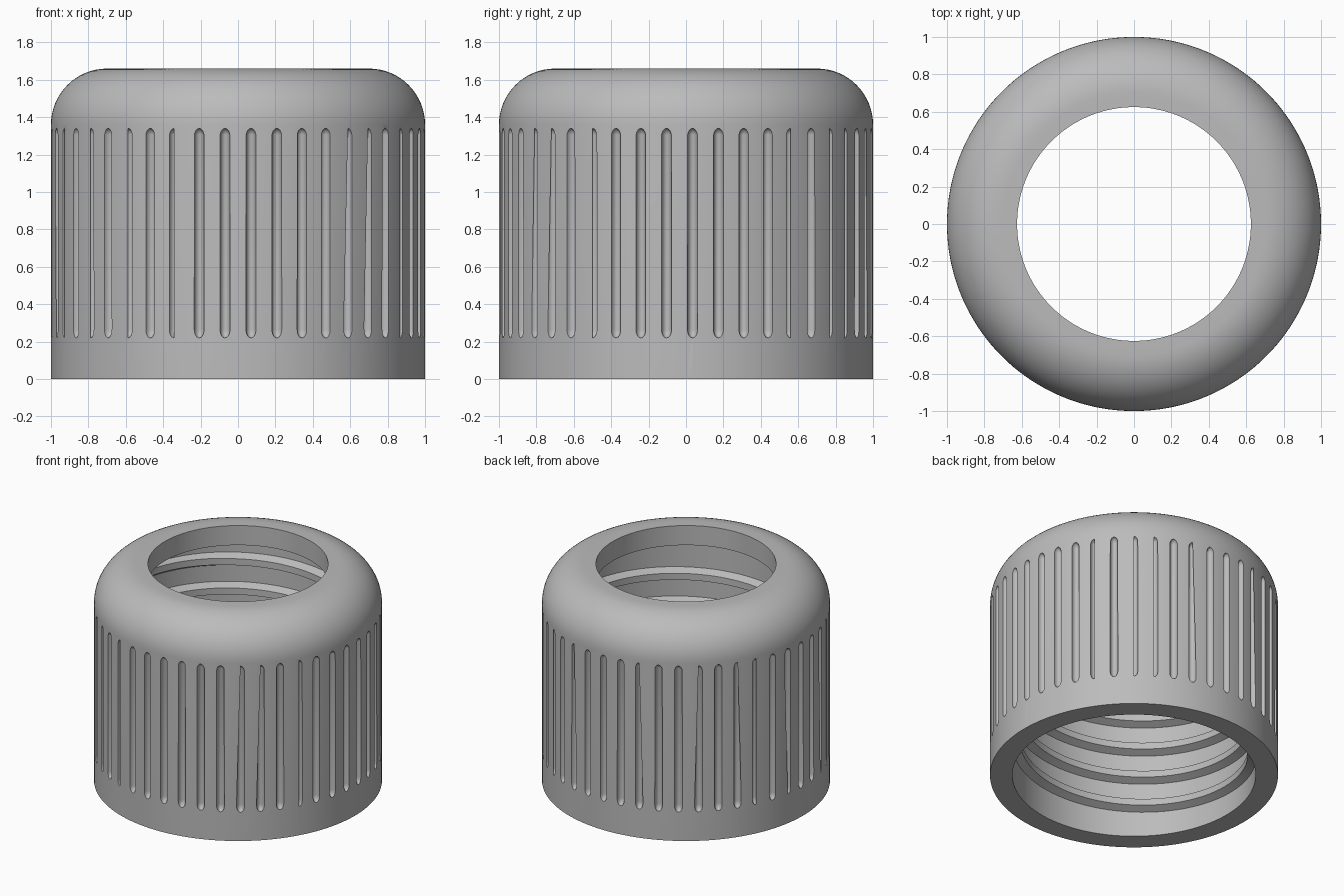
import bpy, bmesh
from math import sin, cos, pi, radians
from mathutils import Matrix

if "Cube" in bpy.data.objects:
    bpy.data.objects.remove(bpy.data.objects["Cube"], do_unlink=True)

HEIGHT, ROUND = 1.66, 0.30
BORE, HOLE, LIP_Z = 0.845, 0.625, 1.51
GROOVES, GROOVE_LOW, GROOVE_HIGH = 45, 0.22, 1.34
PITCH, TURNS, THREAD_Z = 0.225, 5.6, 0.10

grey = bpy.data.materials.new("grey plastic")
grey.use_nodes = True
colour = (0.5, 0.5, 0.5, 1)
grey.diffuse_color = colour
grey.node_tree.nodes["Principled BSDF"].inputs["Base Color"].default_value = colour


def make_object(name, bm):
    bmesh.ops.recalc_face_normals(bm, faces=bm.faces)
    mesh = bpy.data.meshes.new(name)
    bm.to_mesh(mesh)
    bm.free()
    mesh.materials.append(grey)
    obj = bpy.data.objects.new(name, mesh)
    bpy.context.collection.objects.link(obj)
    return obj


def activate(obj):
    bpy.ops.object.select_all(action="DESELECT")
    obj.select_set(True)
    bpy.context.view_layer.objects.active = obj


def bridge_rings(bm, rings, closed):
    """Join rings of vertices, either into a loop or with capped ends."""
    n = len(rings[0])
    pairs = list(zip(rings, rings[1:])) + ([(rings[-1], rings[0])] if closed else [])
    for a, b in pairs:
        for i in range(n):
            j = (i + 1) % n
            bm.faces.new((a[i], a[j], b[j], b[i]))
    if not closed:
        bm.faces.new(rings[0])
        bm.faces.new(rings[-1])


# Cap shell: a turned profile with a rounded shoulder and an inner lip
profile = [(BORE, 0), (1, 0)]
for i in range(17):
    a = pi / 2 * i / 16
    profile.append((1 - ROUND + ROUND * cos(a), HEIGHT - ROUND + ROUND * sin(a)))
profile += [(HOLE, HEIGHT), (HOLE, LIP_Z), (BORE, LIP_Z)]
bm = bmesh.new()
segments = GROOVES * 4
rings = []
for s in range(segments):
    a = pi / 2 + 2 * pi * s / segments
    rings.append([bm.verts.new((r * cos(a), r * sin(a), z)) for r, z in profile])
bridge_rings(bm, rings, True)
shell = make_object("cap_shell", bm)

# Grip grooves: long rounded cutters around the wall
bm = bmesh.new()
end = 0.045
for g in range(GROOVES):
    made = bmesh.ops.create_uvsphere(bm, u_segments=16, v_segments=12, radius=1)["verts"]
    turn = Matrix.Rotation(pi / 2 + 2 * pi * g / GROOVES, 4, "Z")
    for v in made:
        top = v.co.z > 0.001
        v.co.x = 1 + v.co.x * 0.034
        v.co.y *= 0.027
        v.co.z = v.co.z * end + (GROOVE_HIGH - end if top else GROOVE_LOW + end)
        v.co = turn @ v.co
cutter = make_object("groove_cutter", bm)
cutter.hide_render = True
cut = shell.modifiers.new("grip grooves", "BOOLEAN")
cut.operation = "DIFFERENCE"
cut.solver = "EXACT"
cut.object = cutter
activate(shell)
bpy.ops.object.modifier_apply(modifier=cut.name)
bpy.data.objects.remove(cutter, do_unlink=True)
bpy.ops.object.shade_smooth_by_angle(angle=radians(30))

# Screw thread: a right-handed ridge on the bore, fading at both ends
bm = bmesh.new()
rings = []
steps = int(TURNS * 96)
for s in range(steps + 1):
    a = 2 * pi * TURNS * s / steps
    z = THREAD_Z + PITCH * a / (2 * pi)
    fade = max(0.02, min(1, s / 24, (steps - s) / 24))
    section = [(BORE + 0.01, -0.055), (BORE - 0.055 * fade, -0.025),
               (BORE - 0.055 * fade, 0.025), (BORE + 0.01, 0.055)]
    rings.append([bm.verts.new((r * cos(a), r * sin(a), z + h)) for r, h in section])
bridge_rings(bm, rings, False)
thread = make_object("screw_thread", bm)
activate(thread)
bpy.ops.object.shade_smooth_by_angle(angle=radians(25))
